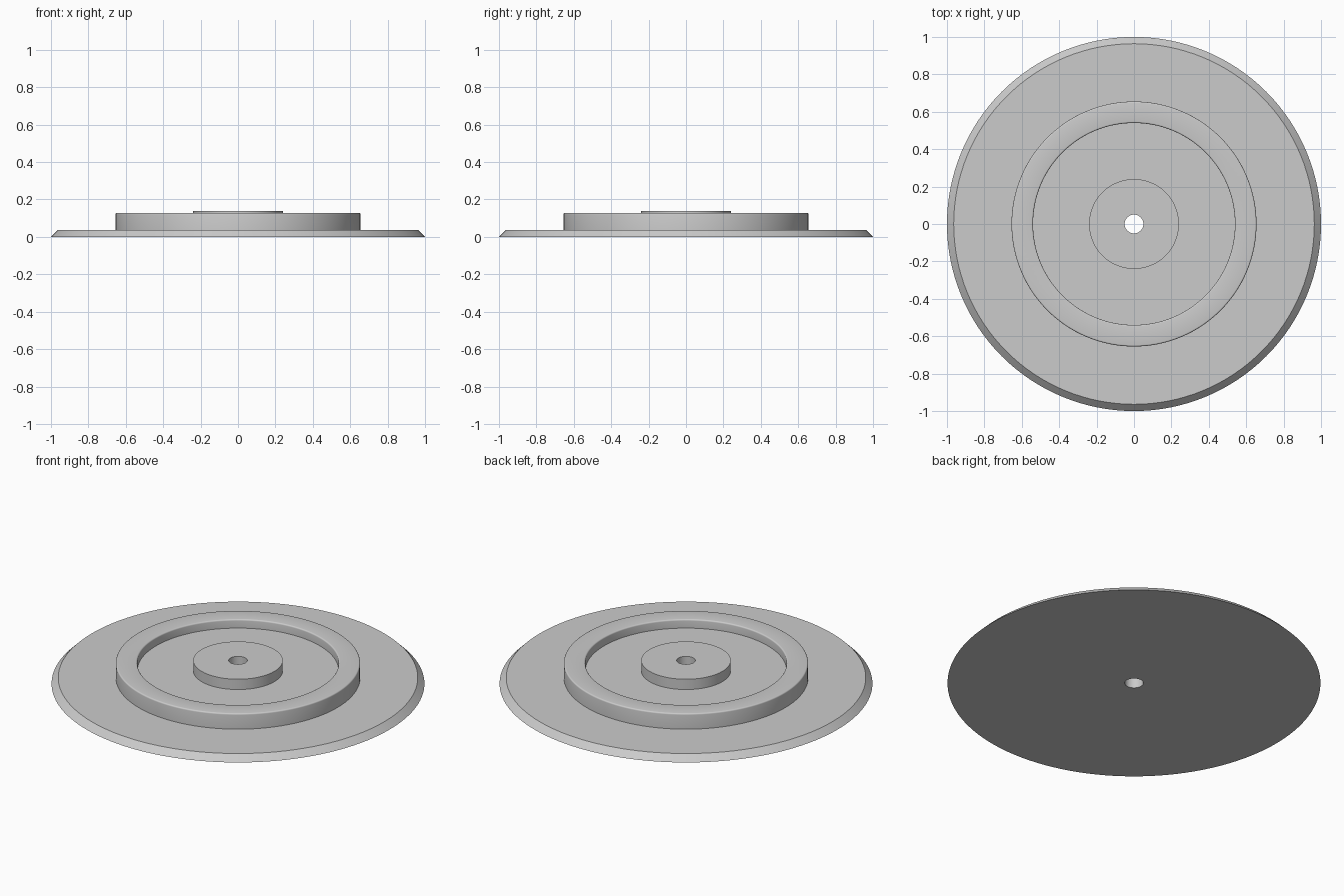
import bpy, bmesh, math
from mathutils import Vector

if "Cube" in bpy.data.objects:
    bpy.data.objects.remove(bpy.data.objects["Cube"], do_unlink=True)

SEGMENTS = 128

# Plain grey metal
grey = bpy.data.materials.new("grey_metal")
grey.use_nodes = True
colour = (0.6, 0.6, 0.6, 1)
grey.diffuse_color = colour
grey.node_tree.nodes["Principled BSDF"].inputs["Base Color"].default_value = colour


def fillet(r, z, size, outer, steps=4):
    """Rounded top corner of a wall, listed from the inside outwards."""
    side = 1 if outer else -1
    arc = []
    for i in range(steps + 1):
        a = math.pi / 2 * i / steps
        arc.append((r - side * size * (1 - math.sin(a)), z - size * (1 - math.cos(a))))
    return arc if outer else arc[::-1]


def lathe(name, profile):
    """Turn a closed (radius, height) profile around the z axis."""
    bm = bmesh.new()
    verts = [bm.verts.new((r, 0, z)) for r, z in profile]
    edges = [bm.edges.new((v, verts[i - 1])) for i, v in enumerate(verts)]
    bmesh.ops.spin(bm, geom=verts + edges, cent=(0, 0, 0), axis=(0, 0, 1),
                   angle=math.tau, steps=SEGMENTS, use_duplicate=False)
    bmesh.ops.remove_doubles(bm, verts=bm.verts, dist=1e-5)
    bmesh.ops.recalc_face_normals(bm, faces=bm.faces)
    mesh = bpy.data.meshes.new(name)
    bm.to_mesh(mesh)
    bm.free()
    mesh.materials.append(grey)
    obj = bpy.data.objects.new(name, mesh)
    bpy.context.collection.objects.link(obj)
    bpy.ops.object.select_all(action='DESELECT')
    obj.select_set(True)
    bpy.context.view_layer.objects.active = obj
    bpy.ops.object.shade_smooth_by_angle(angle=math.radians(30))
    return obj


# One turned solid: bored hub, recessed web, raised ring, chamfered flange
bore = [(0.05, 0), (0.05, 0.138)]
hub = [(0.24, 0.138), (0.24, 0.077)]
recess = [(0.54, 0.077)]
ring = fillet(0.54, 0.128, 0.008, False) + fillet(0.655, 0.128, 0.008, True)
flange = [(0.655, 0.036), (0.964, 0.036), (1.0, 0)]
lathe("flanged_wheel_disc", bore + hub + recess + ring + flange)
